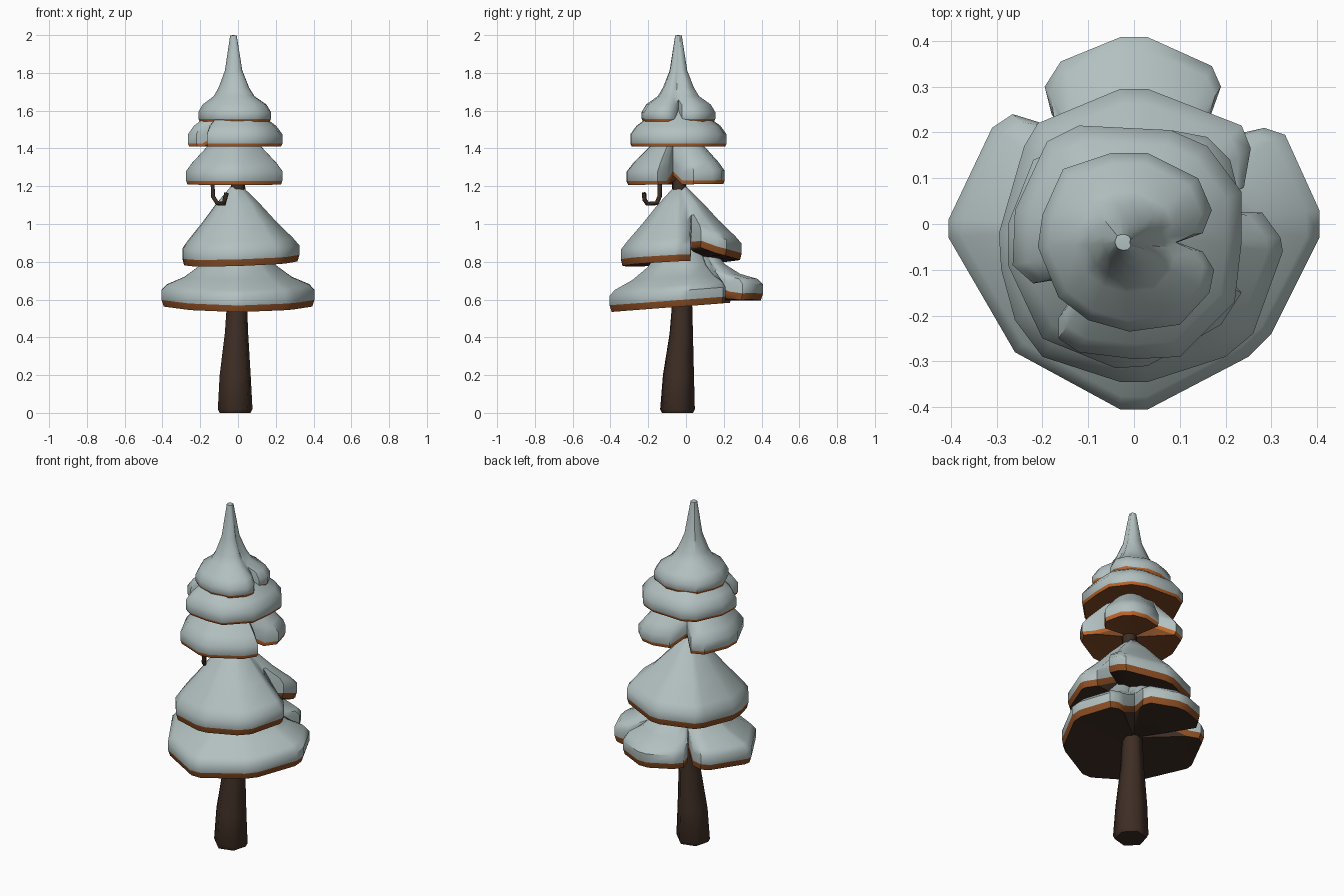
import bpy, bmesh, math
from mathutils import Vector


def material(name, rgb):
    m = bpy.data.materials.new(name)
    m.diffuse_color = (*rgb, 1)
    return m


SNOW = material("snow", (0.45, 0.53, 0.53))
RUST = material("rust_rim", (0.50, 0.13, 0.022))
BROWN = material("brown_rim", (0.26, 0.075, 0.016))
BARK = material("dark_bark", (0.048, 0.027, 0.018))
UNDER = material("rust_underside", (0.22, 0.07, 0.02))


def finish(name, bm, mats, angle=42):
    bmesh.ops.recalc_face_normals(bm, faces=bm.faces)
    me = bpy.data.meshes.new(name)
    bm.to_mesh(me)
    bm.free()
    for m in mats:
        me.materials.append(m)
    for p in me.polygons:
        p.use_smooth = True
    me.set_sharp_from_angle(angle=math.radians(angle))
    ob = bpy.data.objects.new(name, me)
    bpy.context.collection.objects.link(ob)
    return ob


def tier(name, centre, z0, tilt, outline, profile, rim, under):
    """Loft a notched outline up a (scale, height) profile; third outline value lifts a point."""
    cx, cy = centre
    bm = bmesh.new()
    polar = []
    for p in outline:
        dx, dy = p[0] - cx, p[1] - cy
        lift = p[2] if len(p) > 2 else 0
        polar.append((math.hypot(dx, dy), math.atan2(dy, dx), lift + tilt[0] * p[0] + tilt[1] * p[1]))
    mean = sum(p[0] for p in polar) / len(polar)
    rings = []
    for s, h in profile:
        ring = []
        for r, a, lift in polar:
            rr = max(s * r, min(r * 0.97, s * mean * 0.92))   # notches fade out higher up
            z = z0 + h + lift * min(1, s * s * 1.1)
            ring.append(bm.verts.new((cx + rr * math.cos(a), cy + rr * math.sin(a), z)))
        rings.append(ring)
    n = len(outline)
    for k in range(len(rings) - 1):
        for i in range(n):
            j = (i + 1) % n
            f = bm.faces.new((rings[k][i], rings[k][j], rings[k + 1][j], rings[k + 1][i]))
            f.material_index = 1 if k == 0 else 0
    top = bm.verts.new((cx, cy, z0 + profile[-1][1] + 0.002))
    low = bm.verts.new((cx, cy, z0 + 0.03))
    for i in range(n):
        j = (i + 1) % n
        bm.faces.new((rings[-1][i], rings[-1][j], top))
        bm.faces.new((rings[0][j], rings[0][i], low)).material_index = 2
    finish(name, bm, [SNOW, rim, under])


# Foliage tiers, bottom to top
tier("bottom_tier", (0, 0), 0.565, (0, 0.075),
     [(-0.405, 0.01), (-0.405, -0.03), (-0.26, -0.28), (-0.03, -0.405), (0.03, -0.405), (0.25, -0.29),
      (0.30, -0.24), (0.405, -0.03), (0.405, 0.03), (0.33, 0.195), (0.285, 0.21), (0.24, 0.20),
      (0.13, 0.16, 0.06), (0.165, 0.23, 0.025), (0.19, 0.30, 0.01), (0.17, 0.345, 0.01), (0.03, 0.408),
      (-0.03, 0.408), (-0.16, 0.355, 0.01), (-0.195, 0.30, 0.01), (-0.18, 0.24, 0.025),
      (-0.12, 0.15, 0.06), (-0.20, 0.22), (-0.265, 0.24), (-0.31, 0.21)],
     [(0.97, 0), (1, 0.035), (1, 0.085), (0.93, 0.115), (0.70, 0.155), (0.5, 0.215), (0.1, 0.45)],
     BROWN, BARK)

tier("second_tier", (-0.01, -0.03), 0.795, (0.03, 0.05),
     [(-0.295, -0.02), (-0.29, -0.10), (-0.26, -0.21), (-0.20, -0.29), (-0.03, -0.345), (0.03, -0.345),
      (0.20, -0.29), (0.26, -0.24), (0.325, -0.06), (0.32, -0.03), (0.28, 0.025),
      (0.15, 0.03, 0.07), (0.24, 0.08, 0.07), (0.255, 0.165, 0.035), (0.235, 0.215, 0.02),
      (0.03, 0.295), (-0.03, 0.295), (-0.21, 0.22), (-0.24, 0.17)],
     [(0.97, 0), (1, 0.035), (1, 0.085), (0.9, 0.125), (0.62, 0.22), (0.38, 0.31), (0.08, 0.41)],
     BROWN, BARK)

tier("third_tier", (-0.02, -0.04), 1.21, (0, 0.01),
     [(-0.275, 0), (-0.275, -0.09), (-0.20, -0.25), (-0.04, -0.315), (0.03, -0.31), (0.19, -0.22),
      (0.235, -0.15), (0.19, -0.10), (0.09, -0.07, 0.05), (0.19, -0.02), (0.235, 0.04), (0.21, 0.14),
      (0.16, 0.19), (0.08, 0.205), (-0.02, 0.18), (-0.07, 0.09, 0.05), (-0.15, 0.17), (-0.22, 0.14)],
     [(0.97, 0), (1, 0.02), (1, 0.07), (0.87, 0.115), (0.56, 0.2), (0.2, 0.29)],
     RUST, UNDER)

tier("fourth_tier", (-0.02, -0.04), 1.41, (0, 0),
     [(-0.165, -0.25), (-0.12, -0.28), (0.0, -0.295), (0.10, -0.29), (0.22, -0.17), (0.235, -0.04),
      (0.235, 0.07), (0.16, 0.17), (0.08, 0.205), (-0.12, 0.215), (-0.19, 0.18), (-0.26, 0.03),
      (-0.265, -0.09), (-0.22, -0.13), (-0.19, -0.125), (-0.11, -0.12, 0.05), (-0.165, -0.205)],
     [(0.97, 0), (1, 0.015), (1, 0.065), (0.87, 0.11), (0.55, 0.17), (0.2, 0.26)],
     RUST, UNDER)

tier("top_tier", (-0.025, -0.04), 1.542, (0, 0),
     [(-0.165, -0.16), (-0.21, -0.05), (-0.20, 0.02), (-0.155, 0.12), (-0.05, 0.155), (0.03, 0.155),
      (0.14, 0.10), (0.17, 0.03), (0.15, -0.02), (0.095, -0.04, 0.03), (0.15, -0.06), (0.175, -0.10),
      (0.165, -0.15), (0.10, -0.22), (-0.01, -0.235), (-0.10, -0.21)],
     [(0.96, 0), (1, 0.015), (1, 0.05), (0.88, 0.09), (0.56, 0.135), (0.42, 0.18), (0.24, 0.27),
      (0.09, 0.456)],
     RUST, UNDER)

# Trunk: leaning six-sided loft of (x, y, z, radius)
bm = bmesh.new()
rings = []
for x, y, z, r in [(-0.015, -0.045, 0, 0.085), (-0.015, -0.045, 0.02, 0.095), (-0.015, -0.04, 0.2, 0.085),
                   (-0.008, -0.025, 0.42, 0.064), (-0.005, -0.02, 0.6, 0.054), (0, -0.035, 1.1, 0.042),
                   (0, -0.04, 1.35, 0.036)]:
    rings.append([bm.verts.new((x + r * math.cos(a), y + r * math.sin(a), z))
                  for a in [math.radians(15 + 60 * i) for i in range(6)]])
for lo, hi in zip(rings, rings[1:]):
    for i in range(6):
        bm.faces.new((lo[i], lo[(i + 1) % 6], hi[(i + 1) % 6], hi[i]))
bm.faces.new(rings[0])
bm.faces.new(rings[-1])
finish("trunk", bm, [BARK], 65)

# Small hooked twig under the third tier
cu = bpy.data.curves.new("hooked_twig", 'CURVE')
cu.dimensions = '3D'
cu.bevel_depth = 0.012
cu.bevel_resolution = 1
cu.use_fill_caps = True
pts = [(-0.135, -0.14, 1.23), (-0.132, -0.14, 1.145), (-0.11, -0.155, 1.11), (-0.075, -0.205, 1.107),
       (-0.07, -0.22, 1.13), (-0.06, -0.222, 1.165)]
sp = cu.splines.new('POLY')
sp.points.add(len(pts) - 1)
for p, co in zip(sp.points, pts):
    p.co = (*co, 1)
cu.materials.append(BARK)
bpy.context.collection.objects.link(bpy.data.objects.new("hooked_twig", cu))
